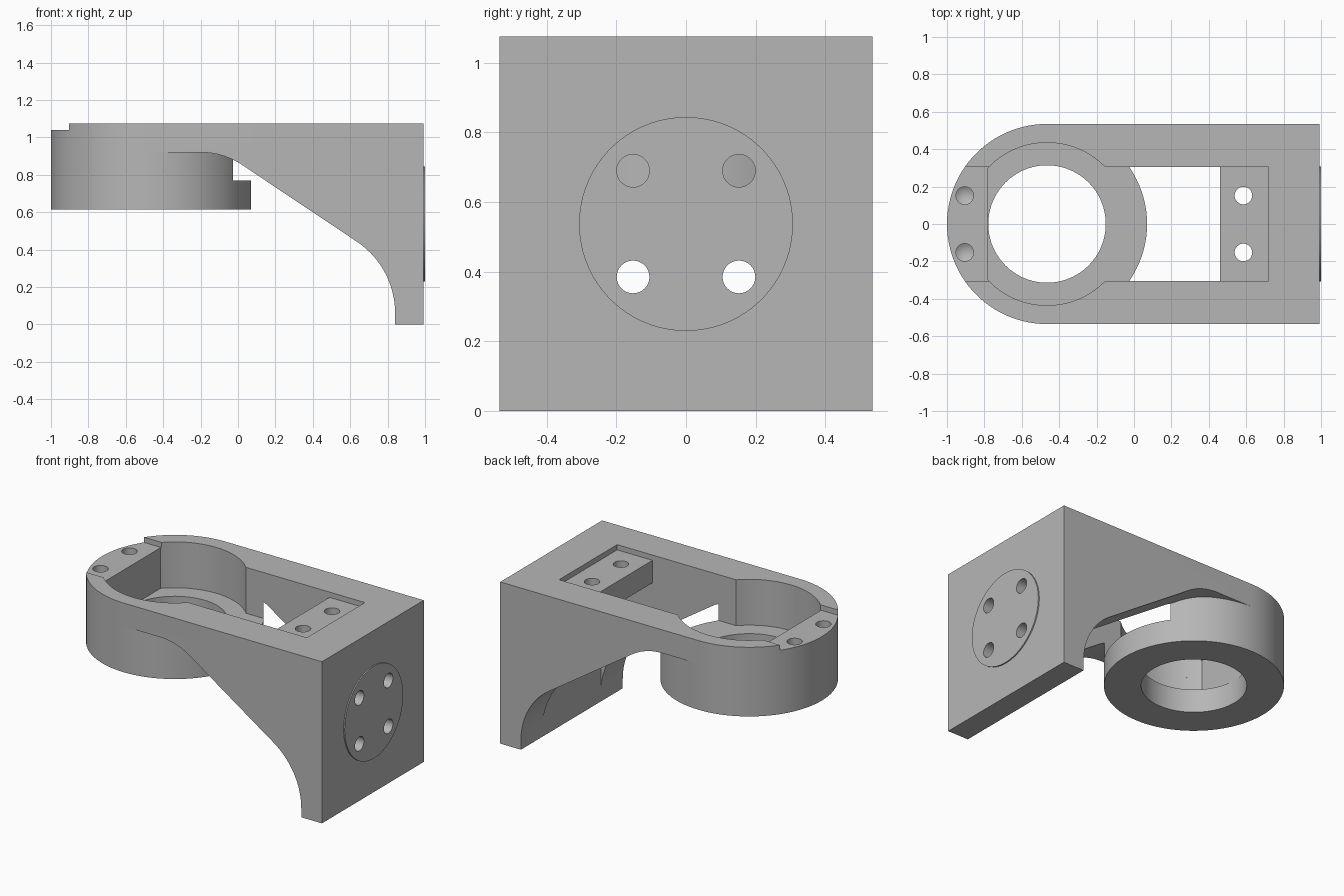
import bpy, bmesh
from math import sin, cos, asin, acos, pi, radians

if "Cube" in bpy.data.objects:
    bpy.data.objects.remove(bpy.data.objects["Cube"])

grey = bpy.data.materials.new("matte_grey")
grey.use_nodes = True
COLOUR = (0.47, 0.47, 0.47, 1)
grey.diffuse_color = COLOUR
grey.node_tree.nodes["Principled BSDF"].inputs["Base Color"].default_value = COLOUR

# Main dimensions
CX, R = -0.465, 0.535          # ring centre and outer radius
BORE, HOLE = 0.435, 0.314      # pocket and through-hole radii
SLOT = 0.305                   # half width of the slot
TOP, STEP, FLOOR = 1.075, 1.04, 0.77
UNDER = 0.92                   # underside of the arm above the ring
FLAT = -0.78                   # flat wall of the pocket
PLATE = 0.992                  # outer face of the mounting plate
SCREW, PITCH = 0.047, 0.152


def arc(cx, cy, r, start, end, n):
    return [(cx + r * cos(start + (end - start) * i / n),
             cy + r * sin(start + (end - start) * i / n)) for i in range(n + 1)]


def circle(cx, cy, r, n=48):
    return arc(cx, cy, r, 0, 2 * pi, n)[:-1]


def rect(x0, x1, y0, y1):
    return [(x0, y0), (x1, y0), (x1, y1), (x0, y1)]


def prism(name, outline, axis, lo, hi, tip=0):
    """Extrude a 2D outline along an axis; tip pulls the low end to a point."""
    place = {"x": lambda u, v, w: (w, u, v),
             "y": lambda u, v, w: (u, w, v),
             "z": lambda u, v, w: (u, v, w)}[axis]
    bm = bmesh.new()
    ends = [[bm.verts.new(place(u, v, w)) for u, v in outline] for w in (lo, hi)]
    low = bm.faces.new(ends[0])
    bm.faces.new(ends[1])
    n = len(outline)
    for i in range(n):
        j = (i + 1) % n
        bm.faces.new((ends[0][i], ends[0][j], ends[1][j], ends[1][i]))
    if tip:
        centre = bmesh.ops.poke(bm, faces=[low])["verts"][0]
        centre.co["xyz".index(axis)] -= tip
    bmesh.ops.recalc_face_normals(bm, faces=bm.faces[:])
    mesh = bpy.data.meshes.new(name)
    bm.to_mesh(mesh)
    bm.free()
    mesh.materials.append(grey)
    obj = bpy.data.objects.new(name, mesh)
    bpy.context.scene.collection.objects.link(obj)
    return obj


def carve(obj, cutters):
    """Subtract every cutter, bake the result and smooth the round faces."""
    for c in cutters:
        mod = obj.modifiers.new(c.name, "BOOLEAN")
        mod.operation, mod.solver, mod.object = "DIFFERENCE", "EXACT", c
    bpy.context.view_layer.update()
    graph = bpy.context.evaluated_depsgraph_get()
    baked = bpy.data.meshes.new_from_object(obj.evaluated_get(graph))
    obj.modifiers.clear()
    obj.data = baked
    bpy.ops.object.select_all(action="DESELECT")
    obj.select_set(True)
    bpy.context.view_layer.objects.active = obj
    bpy.ops.object.shade_smooth_by_angle(angle=radians(30))


def pocket(start, end_x=None):
    """Round pocket outline with one flat wall, optionally opening into the slot."""
    stop = acos((FLAT - CX) / BORE)
    pts = arc(CX, 0, BORE, start, stop, 40)
    lower = [(x, -y) for x, y in reversed(pts)]
    if end_x is None:
        return pts + lower[:-1]
    return pts + lower + [(end_x, -SLOT), (end_x, SLOT)]


# Screw hole cutters shared between parts
wells = [prism("well_cutter", circle(-0.905, y, SCREW, 32), "z", 0.8, 1.2, 0.03)
         for y in (-PITCH, PITCH)]
plate_holes = [prism("plate_hole_cutter", circle(y, z, SCREW, 32), "x", 0.78, 1.1)
               for y in (-PITCH, PITCH) for z in (0.385, 0.69)]
shelf_holes = [prism("shelf_hole_cutter", circle(0.585, y, SCREW, 32), "z", 0.8, 1.2)
               for y in (-PITCH, PITCH)]

# Curved underside: flat, rounded shoulder, straight slope, fillet into the plate
lean = radians(34)
underside = prism(
    "underside_cutter",
    [(-1.2, -0.1), (0.84, -0.1)]
    + arc(0.38, 0.06, 0.46, 0, pi / 2 - lean, 24)
    + arc(-0.2, UNDER - 0.4, 0.4, pi / 2 - lean, pi / 2, 16)
    + [(-1.2, UNDER)], "y", -0.7, 0.7)

# Slot through the arm, leaving the sunken shelf
slot = prism(
    "slot_cutter",
    [(-0.3, -0.2), (0.838, -0.2), (0.838, 0.89), (0.46, 0.89),
     (0.46, STEP), (0.72, STEP), (0.72, 1.2), (-0.3, 1.2)], "y", -SLOT, SLOT)
round_pocket = prism("round_pocket_cutter", pocket(0), "z", 0.7, 1.2)
clamp_step = prism("clamp_step_cutter", rect(-1.1, -0.7, -SLOT, SLOT), "z", STEP, 1.2)

# Bracket: round-ended block with mounting plate, side walls and shelf
bracket = prism("bracket_body",
                arc(CX, 0, R, pi / 2, 3 * pi / 2, 48) + [(PLATE, -R), (PLATE, R)],
                "z", 0, TOP)
carve(bracket, [underside, round_pocket, slot, clamp_step]
      + wells + plate_holes + shelf_holes)

# Ring: lower cup with a floor lip and a through hole
keyhole = prism("keyhole_cutter", pocket(asin(SLOT / BORE), 0.3), "z", FLOOR, 1.2)
through = prism("through_hole_cutter", circle(CX, 0, HOLE, 96), "z", 0.5, 0.85)
ring = prism("lower_ring", circle(CX, 0, R, 96), "z", 0.615, UNDER)
carve(ring, [keyhole, through] + wells)

# Raised round pad on the plate
pad = prism("plate_pad", circle(0, 0.537, 0.307, 96), "x", 0.95, 1.0)
carve(pad, plate_holes)

# Remove the cutters
for obj in list(bpy.data.objects):
    if "_cutter" in obj.name:
        bpy.data.objects.remove(obj)
